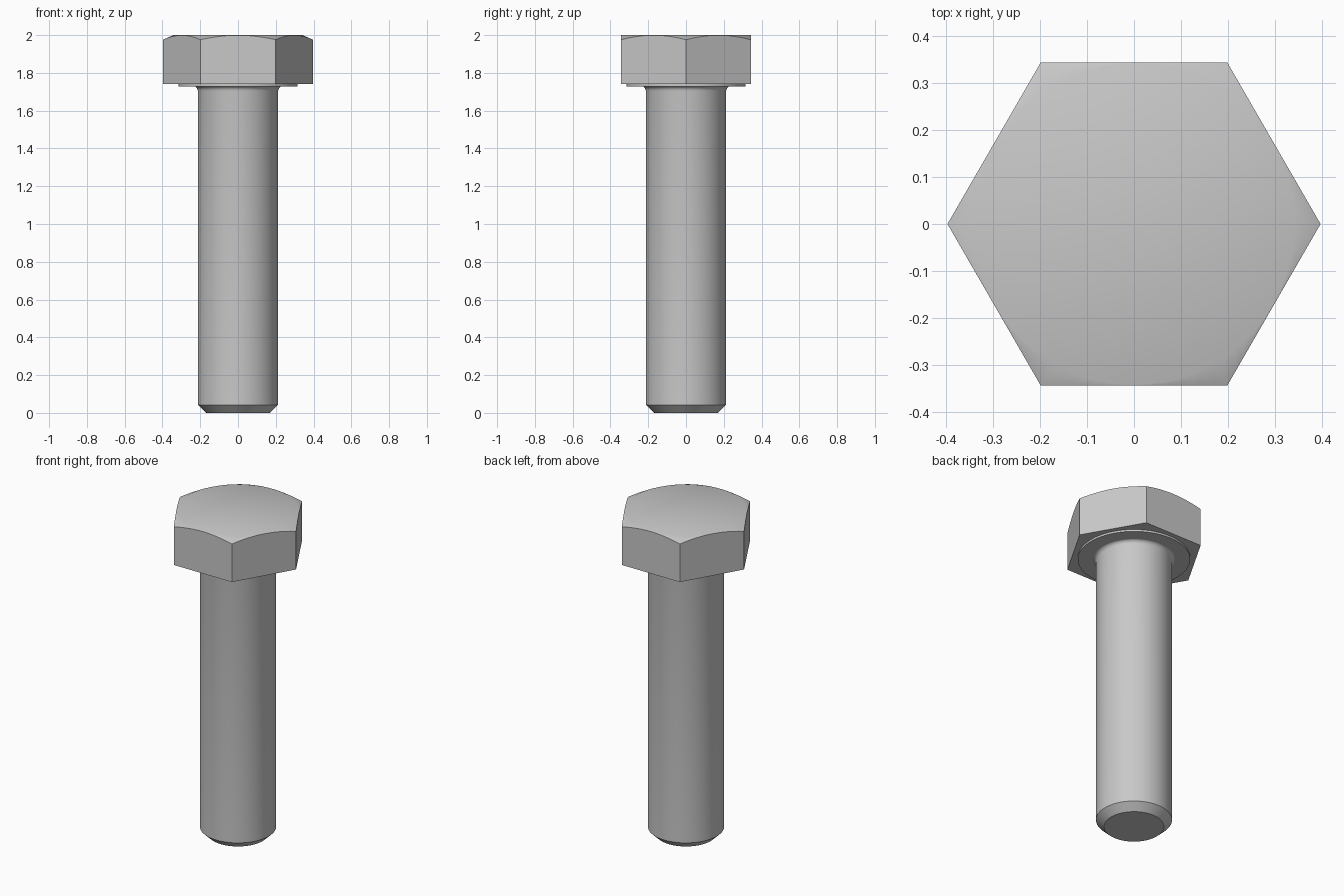
import bpy, bmesh
from math import cos, sin, pi, radians
from mathutils import Vector

cube = bpy.data.objects.get("Cube")
if cube:
    bpy.data.objects.remove(cube, do_unlink=True)

# Steel colour
steel = bpy.data.materials.new("grey_steel")
steel.use_nodes = True
grey = (0.58, 0.58, 0.58, 1)
steel.diffuse_color = grey
steel.node_tree.nodes["Principled BSDF"].inputs["Base Color"].default_value = grey


def finish(bm, name, angle):
    bmesh.ops.remove_doubles(bm, verts=bm.verts, dist=1e-5)
    bmesh.ops.recalc_face_normals(bm, faces=bm.faces)
    mesh = bpy.data.meshes.new(name)
    bm.to_mesh(mesh)
    bm.free()
    mesh.materials.append(steel)
    obj = bpy.data.objects.new(name, mesh)
    bpy.context.collection.objects.link(obj)
    bpy.ops.object.select_all(action='DESELECT')
    obj.select_set(True)
    bpy.context.view_layer.objects.active = obj
    bpy.ops.object.shade_smooth_by_angle(angle=radians(angle))


def lathe(name, profile, steps=64):
    bm = bmesh.new()
    verts = [bm.verts.new((r, 0, z)) for r, z in profile]
    edges = [bm.edges.new(pair) for pair in zip(verts, verts[1:])]
    bmesh.ops.spin(bm, geom=verts + edges, cent=(0, 0, 0), axis=(0, 0, 1),
                   angle=2 * pi, steps=steps)
    finish(bm, name, 30)


def hex_head(name, radius, bottom, top, flat_radius, slope, cuts=12):
    """Hexagonal prism whose upper corners are trimmed by a shallow cone."""
    bm = bmesh.new()
    corners = [Vector((cos(i * pi / 3), sin(i * pi / 3), 0)) * radius for i in range(6)]
    base, rim, ring = [], [], []
    for i, a in enumerate(corners):
        b = corners[(i + 1) % 6]
        for j in range(cuts):
            p = a.lerp(b, j / cuts)
            drop = (p.length - flat_radius) * slope
            q = p.normalized() * flat_radius
            base.append(bm.verts.new((p.x, p.y, bottom)))
            rim.append(bm.verts.new((p.x, p.y, top - drop)))
            ring.append(bm.verts.new((q.x, q.y, top)))
    count = len(base)
    for lower, upper in ((base, rim), (rim, ring)):
        for i in range(count):
            k = (i + 1) % count
            bm.faces.new((lower[i], lower[k], upper[k], upper[i]))
    bm.faces.new(ring)
    bm.faces.new(base[::-1])
    finish(bm, name, 28)


hex_head("hex_head", 0.397, 1.74, 2.0, 0.342, 0.44)

# Thin bearing collar under the head
lathe("bearing_collar", [(0, 1.742), (0.315, 1.742), (0.315, 1.728), (0, 1.728)])

# Shank with chamfered tip and a small fillet below the collar
fillet = [(0.238 - 0.025 * cos(t * pi / 8), 1.705 + 0.025 * sin(t * pi / 8)) for t in range(5)]
lathe("shank", [(0, 0), (0.168, 0), (0.213, 0.043)] + fillet + [(0, 1.73)])
